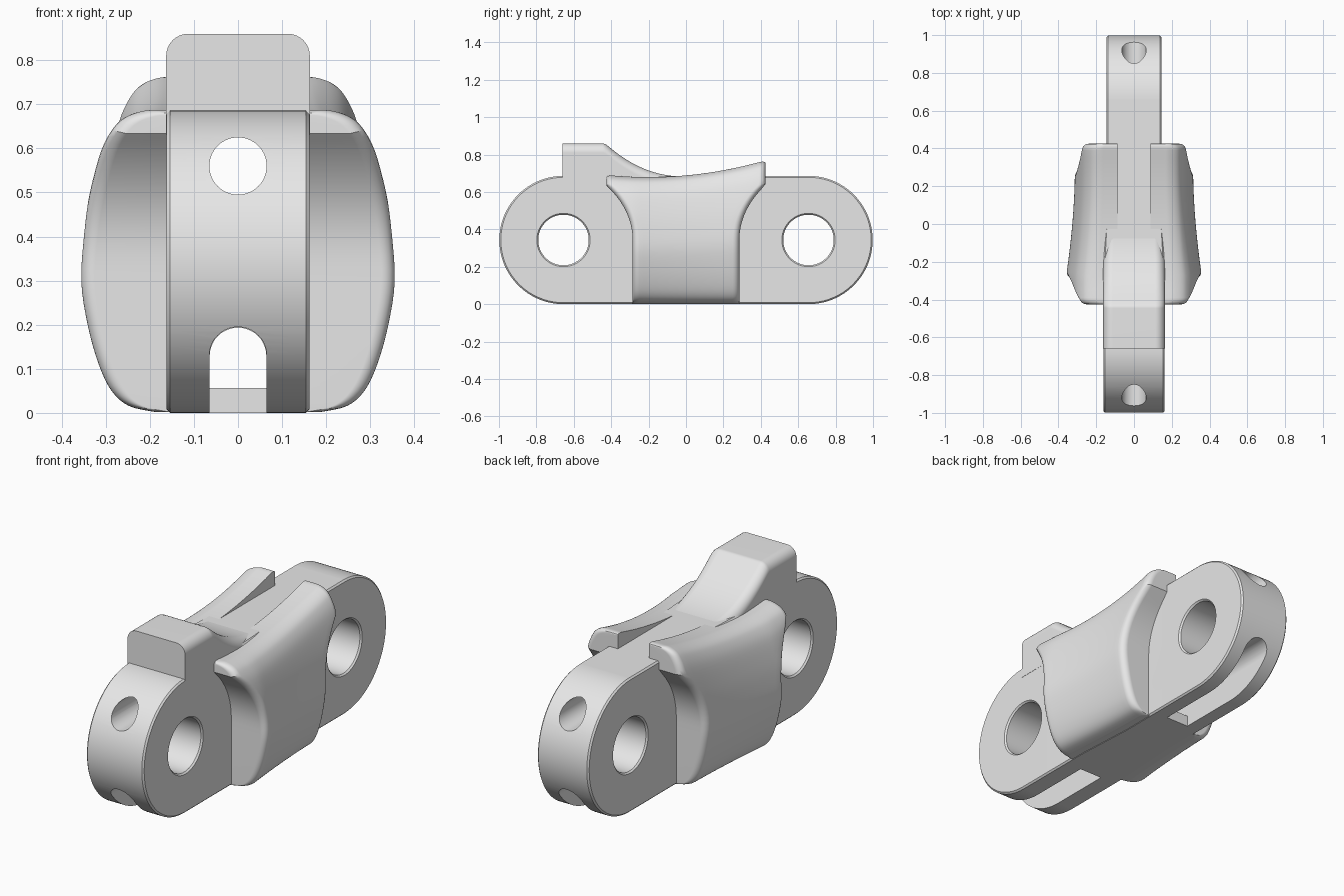
import bpy, bmesh
from math import sin, cos, pi, sqrt

cube = bpy.data.objects.get("Cube")
if cube:
    bpy.data.objects.remove(cube, do_unlink=True)

steel = bpy.data.materials.new("light_grey")
steel.use_nodes = True
GREY = (0.8, 0.8, 0.8, 1)
steel.diffuse_color = GREY
steel.node_tree.nodes["Principled BSDF"].inputs["Base Color"].default_value = GREY

MID, PIN = 0.343, 0.655      # axle height and distance from the centre
BORE = 0.065


def loft(name, rings):
    """Skin a row of even-sized loops and close both ends with strips."""
    bm = bmesh.new()
    loops = [[bm.verts.new(p) for p in ring] for ring in rings]
    n = len(loops[0])
    for a, b in zip(loops, loops[1:]):
        for i in range(n):
            j = (i + 1) % n
            bm.faces.new((a[i], a[j], b[j], b[i]))
    for end in (loops[0], loops[-1]):
        for i in range(n // 2 - 1):
            bm.faces.new((end[i], end[i + 1], end[n - 2 - i], end[n - 1 - i]))
    bmesh.ops.recalc_face_normals(bm, faces=bm.faces)
    mesh = bpy.data.meshes.new(name)
    bm.to_mesh(mesh)
    bm.free()
    obj = bpy.data.objects.new(name, mesh)
    bpy.context.collection.objects.link(obj)
    obj.data.materials.append(steel)
    return obj


def select(obj):
    bpy.ops.object.select_all(action='DESELECT')
    obj.select_set(True)
    bpy.context.view_layer.objects.active = obj


def finish(obj):
    select(obj)
    bpy.ops.object.shade_smooth_by_angle(angle=pi / 6)
    mod = obj.modifiers.new("normals", 'WEIGHTED_NORMAL')
    mod.keep_sharp = True


def cut(obj, cutter):
    select(obj)
    mod = obj.modifiers.new("cut", 'BOOLEAN')
    mod.operation = 'DIFFERENCE'
    mod.solver = 'EXACT'
    mod.object = cutter
    bpy.ops.object.modifier_apply(modifier=mod.name)
    bpy.data.objects.remove(cutter, do_unlink=True)


def half_width(y):
    f = min(1, max(0, (0.1 - y) / 0.3))
    return 0.145 + 0.017 * f


# Link body: a round-ended bar with chamfered rims
def stadium(side, inset, r):
    steps = 56
    arc = [((i + 0.5) * pi / steps) for i in range(steps)]
    top = [(PIN + r * cos(a), r * sin(a)) for a in arc[:steps // 2]]
    top += [(y, r) for y in (PIN, 0.1, 0, -0.1, -0.2, -PIN)]
    top += [(-PIN + r * cos(a), r * sin(a)) for a in arc[steps // 2:]]
    pts = top + [(y, -z) for y, z in reversed(top)]
    return [(side * (half_width(y) - inset), y, MID + z) for y, z in pts]


R, RIM = 0.343, 0.008
body = loft("link_body", [stadium(-1, 0, R - RIM), stadium(-1, RIM, R),
                          stadium(1, RIM, R), stadium(1, 0, R - RIM)])


# Axle holes with a small chamfer at each mouth
def circle_x(x, y, r):
    return [(x, y + r * cos(a), MID + r * sin(a))
            for a in [(i + 0.5) * pi / 28 for i in range(56)]]


for y in (-PIN, PIN):
    w = half_width(y)
    cut(body, loft("axle_cutter", [circle_x(x, y, r) for x, r in (
        (-w - 0.01, 0.152), (-w + RIM, 0.135), (w - RIM, 0.135), (w + 0.01, 0.152))]))


# Lengthwise bores: a round one above, an arched one below
def arch(y, r, floor, centre):
    half = [(r, floor)] + [(r * cos(a), centre + r * sin(a))
                           for a in [i * pi / 24 for i in range(12)]]
    return [(x, y, z) for x, z in half] + [(-x, y, z) for x, z in reversed(half)]


def circle_y(y):
    return [(BORE * sin(a), y, 0.56 + BORE * cos(a))
            for a in [(i + 0.5) * pi / 18 for i in range(36)]]


cut(body, loft("upper_bore_cutter", [circle_y(-1.2), circle_y(1.2)]))
cut(body, loft("lower_bore_cutter", [arch(y, BORE - 0.0007, 0.057, 0.129) for y in (-1.2, 1.2)]))
for s in (-1, 1):
    cut(body, loft("slot_cutter", [arch(s * y, BORE, -0.1, 0.13) for y in (0.33, 1.3)]))
finish(body)


# Raised stop block with a ramp sweeping back
def stop_ring(y, h):
    w = half_width(y) + 0.001
    r = min(0.05, h - 0.64)
    half = [(w, 0.63)] + [(w - r + r * cos(a), h - r + r * sin(a))
                          for a in [i * pi / 16 for i in range(9)]]
    return [(x, y, z) for x, z in half] + [(-x, y, z) for x, z in reversed(half)]


ramp = [(-0.66, 0.86), (-0.445, 0.86), (-0.43, 0.855), (-0.41, 0.84)]
for i in range(1, 17):
    t = i / 16
    ramp.append((-0.41 + 0.41 * t, 0.682 + 0.158 * (1 - t) ** 2.2))
finish(loft("stop_block", [stop_ring(y, h) for y, h in ramp]))


# Side pads: bulged cheeks that flare towards the top
SECTION = [(0.19, 0), (0.25, 0.02), (0.29, 0.07), (0.32, 0.16), (0.345, 0.29),
           (0.36, 0.44), (0.352, 0.6), (0.335, 0.74), (0.31, 0.87), (0.28, 0.945),
           (0.25, 0.98), (0.21, 0.998), (0.18, 1)]


def smooth_path(pts, steps):
    ext = [pts[0]] + pts + [pts[-1]]
    out = []
    for p, q, r, s in zip(ext, ext[1:], ext[2:], ext[3:]):
        for k in range(steps):
            t = k / steps
            out.append(tuple(0.5 * (2 * b + (c - a) * t + (2 * a - 5 * b + 4 * c - d) * t * t
                                    + (3 * b - a - 3 * c + d) * t ** 3)
                             for a, b, c, d in zip(p, q, r, s)))
    return out + [pts[-1]]


OUTLINE = smooth_path(SECTION, 4)
ROUND = 0.035


def pad_top(y):
    return 0.677 + 0.091 * ((y + 0.2) / 0.63) ** 2


def pad_reach(z):
    return 0.285 + 0.14 * min(1, max(0, (z - 0.33) / 0.31)) ** 2.2


def pad_ring(side, u, d):
    """u runs across the pad; d is the distance in from its rounded end."""
    inset = ROUND - sqrt(max(0, ROUND ** 2 - (ROUND - d) ** 2)) if d < ROUND else 0
    outer, inner = [], []
    for x, t in OUTLINE:
        y = side * 0.4
        for _ in range(4):
            z = t * pad_top(y)
            reach = pad_reach(z)
            y = u * (reach - ROUND) if d >= ROUND else side * (reach - d)
        f = min(1, max(0, (0.28 - y) / 0.56))
        z = 0.002 + z - 0.4 * inset * t ** 6
        outer.append((x * (0.87 + 0.13 * f ** 1.8) - inset, y, z))
        inner.append((0.088, y, z))
    return outer + inner[::-1]


corner = [ROUND * (1 - cos(k * pi / 10)) for k in range(5)]
rings = [pad_ring(-1, -1, d) for d in corner]
rings += [pad_ring(1 if k > 10 else -1, k / 10 - 1, ROUND) for k in range(21)]
rings += [pad_ring(1, 1, d) for d in reversed(corner)]
pads = loft("side_pads", rings)
mirror = pads.modifiers.new("mirror", 'MIRROR')
mirror.use_axis = (True, False, False)
finish(pads)
